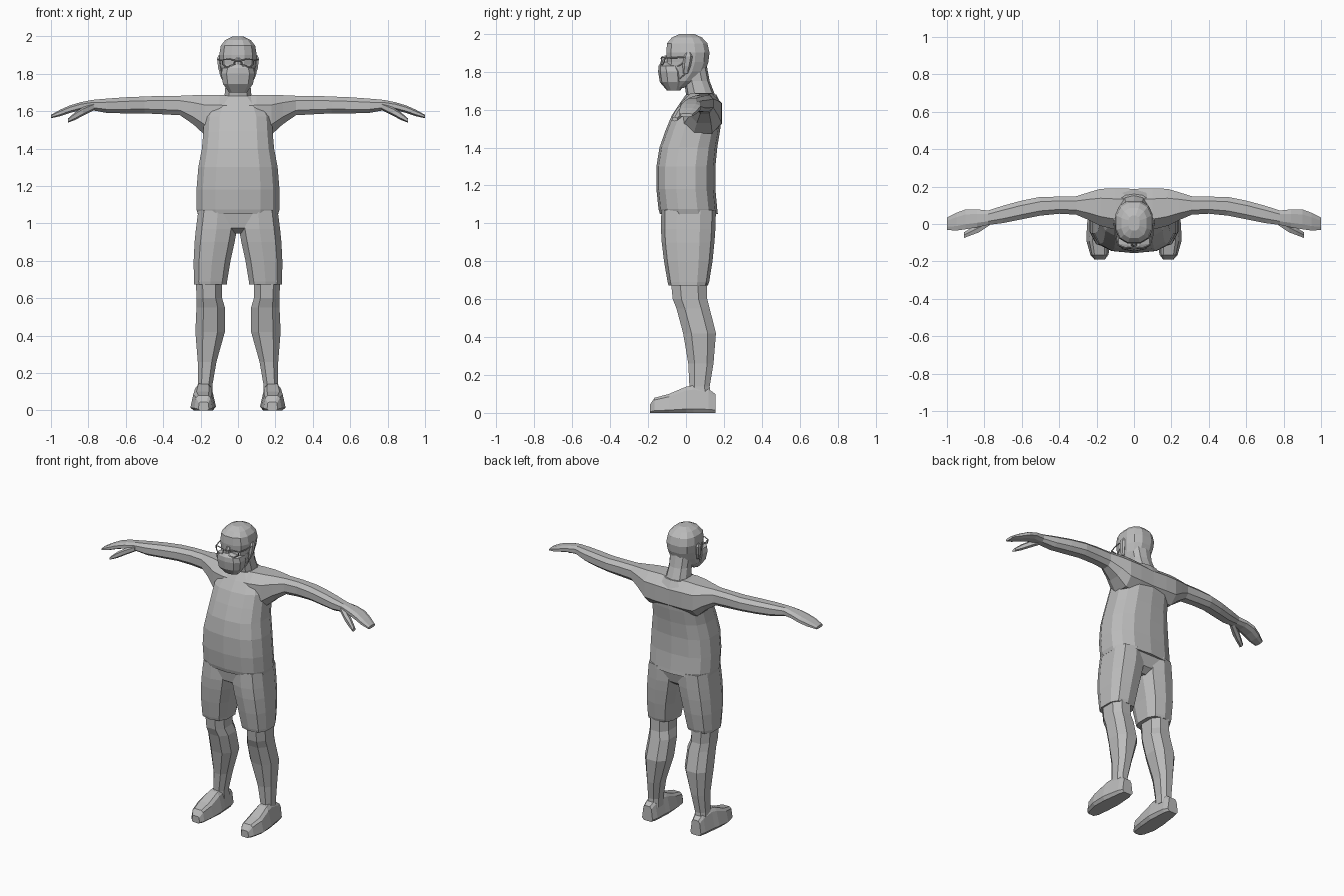
import bpy, bmesh, math

grey = bpy.data.materials.new("plain grey")
grey.diffuse_color = (0.5, 0.5, 0.5, 1)


def finish(ob, mirror):
    bpy.context.collection.objects.link(ob)
    ob.data.materials.append(grey)
    if mirror:
        m = ob.modifiers.new("Mirror", 'MIRROR')
        m.use_clip = True
    return ob


def loft(name, axis, sections, n=10, power=0.8, mirror=False, cap_start=True, taper=0):
    """Skin rings along an axis; section = (position, a_min, a_max, b_min, b_max)."""
    unit = []
    for i in range(n):
        t = 2 * math.pi * (i + 0.5) / n
        c, s = math.cos(t), math.sin(t)
        unit.append((math.copysign(abs(c) ** power, c), math.copysign(abs(s) ** power, s)))
    mc, ms = max(u[0] for u in unit), max(u[1] for u in unit)
    bm = bmesh.new()
    rings = []
    for p, a0, a1, b0, b1 in sections:
        ring = []
        for c, s in unit:
            a = (a0 + a1) / 2 + c / mc * (a1 - a0) / 2
            b = (b0 + b1) / 2 + s / ms * (b1 - b0) / 2
            a += ((a0 + a1) / 2 - a) * taper * b
            co = {'x': (p, a, b), 'y': (a, p, b), 'z': (a, b, p)}[axis]
            ring.append(bm.verts.new(co))
        rings.append(ring)
    for r, q in zip(rings, rings[1:]):
        for i in range(n):
            j = (i + 1) % n
            bm.faces.new((r[i], r[j], q[j], q[i]))
    if cap_start:
        bm.faces.new(rings[0])
    bm.faces.new(rings[-1])
    bmesh.ops.recalc_face_normals(bm, faces=bm.faces)
    # an open ring on the mirror plane must still face outward
    if not cap_start and sum(f.normal.z * (f.calc_center_median().z - 1.6) for f in bm.faces) < 0:
        bmesh.ops.reverse_faces(bm, faces=bm.faces)
    me = bpy.data.meshes.new(name)
    bm.to_mesh(me)
    bm.free()
    return finish(bpy.data.objects.new(name, me), mirror)


def wire(name, points, radius, closed=False):
    """Thin mirrored rod through a few points."""
    cu = bpy.data.curves.new(name, 'CURVE')
    cu.dimensions = '3D'
    cu.bevel_depth, cu.bevel_resolution = radius, 0
    sp = cu.splines.new('POLY')
    sp.points.add(len(points) - 1)
    for p, co in zip(sp.points, points):
        p.co = (*co, 1)
    sp.use_cyclic_u = closed
    return finish(bpy.data.objects.new(name, cu), True)


# shirt body
loft("shirt", 'z', [
    (1.05, -.215, .215, -.138, .168), (1.075, -.222, .222, -.145, .165),
    (1.18, -.222, .222, -.156, .155), (1.30, -.212, .212, -.156, .155),
    (1.40, -.193, .193, -.14, .165), (1.49, -.185, .185, -.108, .18),
    (1.57, -.18, .18, -.075, .188), (1.63, -.15, .15, -.035, .185),
    (1.68, -.085, .085, .0, .16)], n=14, power=.75)

# shoulders and arms, running out to the wrist and fingers
loft("arm", 'x', [
    (0, -.03, .188, 1.47, 1.68), (.10, -.03, .19, 1.47, 1.687),
    (.18, -.01, .188, 1.475, 1.687), (.24, .02, .17, 1.53, 1.685),
    (.31, .05, .148, 1.578, 1.682), (.40, .055, .146, 1.583, 1.682),
    (.50, .045, .145, 1.588, 1.678), (.60, .025, .125, 1.588, 1.674),
    (.70, .005, .098, 1.59, 1.667), (.78, -.005, .072, 1.605, 1.66),
    (.84, -.018, .078, 1.605, 1.648), (.90, -.028, .078, 1.59, 1.63),
    (.95, -.035, .06, 1.573, 1.608), (1.0, -.032, .035, 1.562, 1.58)],
    n=8, mirror=True, cap_start=False)
loft("thumb", 'x', [
    (.77, -.005, .035, 1.605, 1.645), (.83, -.045, .005, 1.575, 1.62),
    (.87, -.06, -.02, 1.553, 1.595), (.91, -.075, -.045, 1.538, 1.56)],
    n=6, mirror=True)

# shorts: hips and two legs
loft("shorts_hips", 'z', [
    (.945, -.08, .08, -.06, .09), (.975, -.19, .19, -.11, .13),
    (1.07, -.205, .205, -.125, .155)], n=12, power=.7)
loft("shorts_leg", 'z', [
    (.672, .06, .235, -.092, .115), (.69, .058, .236, -.097, .122),
    (.80, .04, .237, -.116, .14), (.90, .018, .232, -.128, .15),
    (.97, .005, .225, -.132, .155), (1.07, .004, .212, -.13, .158)],
    n=10, power=.72, mirror=True)

# bare lower legs
loft("lower_leg", 'z', [
    (.08, .135, .22, .02, .13), (.14, .136, .215, .018, .125),
    (.26, .115, .215, .012, .145), (.42, .07, .228, -.015, .158),
    (.55, .07, .222, -.05, .125), (.60, .085, .222, -.07, .112),
    (.70, .085, .225, -.08, .11)], n=8, mirror=True)

# shoes
loft("shoe", 'y', [
    (-.19, .155, .212, 0, .045), (-.165, .135, .235, 0, .08),
    (-.09, .12, .258, 0, .10), (0, .113, .256, 0, .138),
    (.04, .117, .248, 0, .145), (.12, .125, .235, 0, .125),
    (.155, .14, .222, 0, .10)], n=8, power=.4, mirror=True, taper=3.2)

# neck and head
loft("neck", 'z', [
    (1.63, -.085, .085, -.005, .17), (1.68, -.072, .072, 0, .152),
    (1.75, -.066, .066, -.01, .125), (1.83, -.07, .07, -.03, .11)], n=10)
loft("head", 'z', [
    (1.715, -.05, .05, -.09, -.01), (1.75, -.076, .076, -.11, .05),
    (1.80, -.085, .085, -.11, .10), (1.85, -.094, .094, -.1, .118),
    (1.90, -.1, .1, -.104, .124), (1.95, -.092, .092, -.1, .113),
    (1.98, -.068, .068, -.075, .085), (1.998, -.03, .03, -.035, .045)], n=12)
loft("ear", 'z', [
    (1.79, .08, .094, -.015, .01), (1.83, .085, .106, -.018, .025),
    (1.88, .09, .112, -.012, .035), (1.9, .09, .104, 0, .025)], n=6, mirror=True)

# face mask with ear loops, and the nose above it
loft("face_mask", 'z', [
    (1.70, -.048, .048, -.1, -.03), (1.745, -.08, .08, -.138, 0),
    (1.80, -.09, .09, -.147, 0), (1.83, -.082, .082, -.145, -.02),
    (1.85, -.028, .028, -.132, -.06)], n=10)
loft("nose", 'z', [
    (1.83, -.02, .02, -.135, -.08), (1.885, -.01, .01, -.112, -.08)], n=6)
wire("mask_upper_loop", [(.075, -.06, 1.825), (.094, -.03, 1.835), (.1, .012, 1.875)], .003)
wire("mask_lower_loop", [(.07, -.05, 1.75), (.087, -.02, 1.775), (.095, .01, 1.80)], .003)

# glasses
wire("glasses_rim", [
    (.017, -.128, 1.872), (.05, -.126, 1.878), (.085, -.112, 1.874),
    (.082, -.114, 1.85), (.06, -.126, 1.836), (.025, -.13, 1.84)], .004, True)
wire("glasses_bridge", [(0, -.132, 1.87), (.018, -.128, 1.868)], .004)
wire("glasses_arm", [(.085, -.112, 1.872), (.1, -.06, 1.874), (.106, .01, 1.878)], .004)
